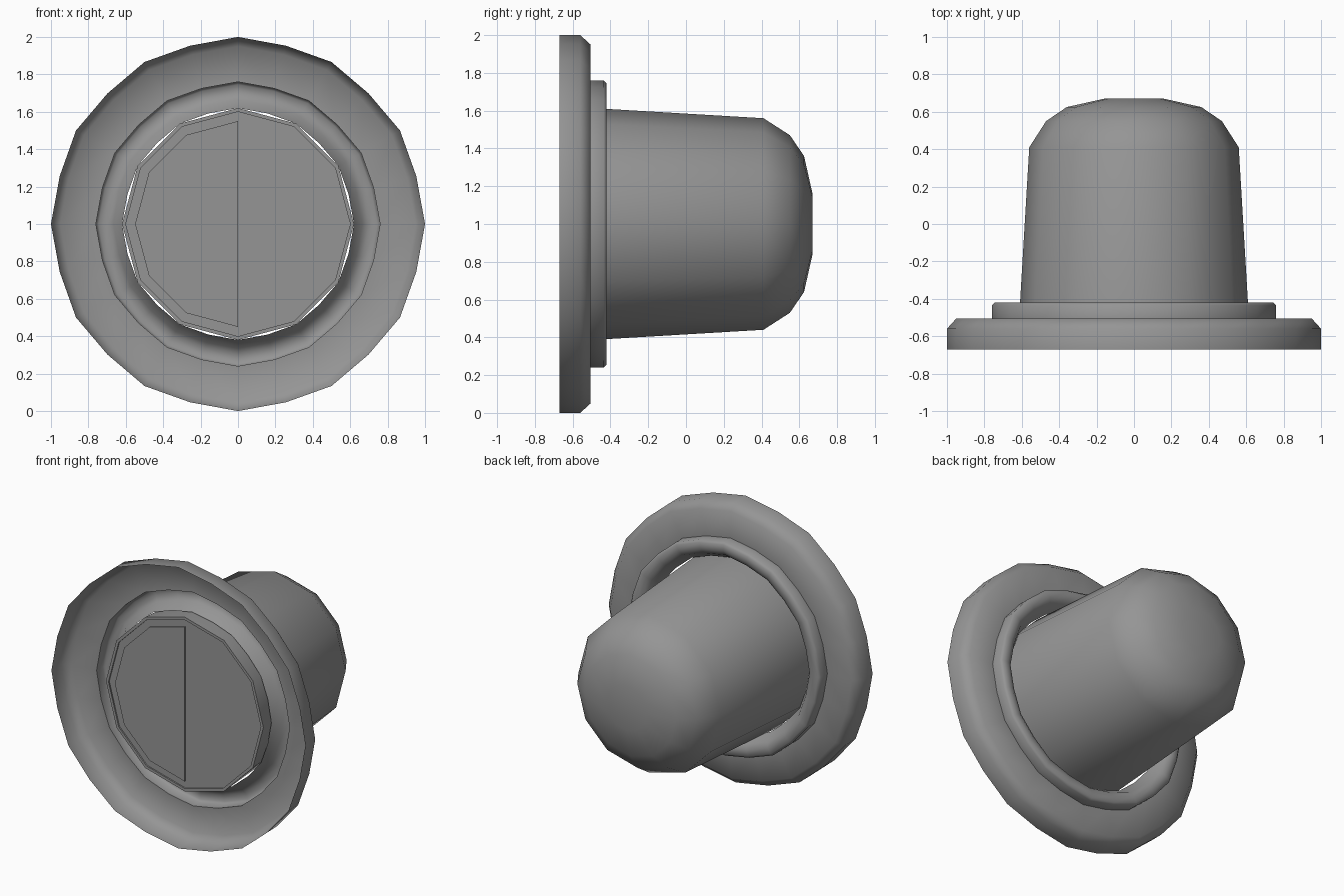
import bpy, bmesh
from math import sin, cos, pi, radians

if "Cube" in bpy.data.objects:
    bpy.data.objects.remove(bpy.data.objects["Cube"], do_unlink=True)

grey = bpy.data.materials.new("plain grey")
grey.use_nodes = True
grey.diffuse_color = (0.3, 0.3, 0.3, 1)
grey.node_tree.nodes["Principled BSDF"].inputs["Base Color"].default_value = grey.diffuse_color

CENTRE = 1.0  # height of the lathe axis


def finish(bm, name, angle=60):
    me = bpy.data.meshes.new(name)
    bm.to_mesh(me)
    bm.free()
    ob = bpy.data.objects.new(name, me)
    bpy.context.collection.objects.link(ob)
    me.materials.append(grey)
    bpy.ops.object.select_all(action='DESELECT')
    ob.select_set(True)
    bpy.context.view_layer.objects.active = ob
    bpy.ops.object.shade_smooth_by_angle(angle=radians(angle))
    return ob


def lathe(name, profile, sides, dip=1.0, caps=False):
    """Spin (radius, y) points about the y axis; dip pulls in odd corners."""
    bm = bmesh.new()
    rings = []
    for r, y in profile:
        ring = []
        for i in range(sides):
            a = 2 * pi * i / sides
            rr = r * (dip if i % 2 else 1)
            ring.append(bm.verts.new((rr * cos(a), y, CENTRE + rr * sin(a))))
        rings.append(ring)
    for a, b in zip(rings, rings[1:]):
        for i in range(sides):
            j = (i + 1) % sides
            bm.faces.new((a[j], a[i], b[i], b[j]))
    if caps:
        bm.faces.new(rings[0])
        bm.faces.new(rings[-1][::-1])
        bmesh.ops.recalc_face_normals(bm, faces=bm.faces)
    return finish(bm, name)


# Thin open flange with chamfered rim and a raised lip that rolls in to the body
lathe("flange_and_lip", [
    (1.0, -0.67), (1.0, -0.56), (0.95, -0.505), (0.76, -0.505),
    (0.76, -0.435), (0.745, -0.42), (0.70, -0.42), (0.665, -0.44),
    (0.62, -0.51)], 24, dip=0.987)

# Tapered body with rounded end and shallow recessed front
lathe("domed_body", [
    (0.60, -0.59), (0.60, -0.60), (0.62, -0.60), (0.56, 0.41),
    (0.47, 0.55), (0.36, 0.625), (0.16, 0.67)], 12, caps=True)

# Half-round plate on the front of the body
bm = bmesh.new()
arc = [pi / 2 + pi * i / 6 for i in range(7)]
front = [bm.verts.new((0.55 * cos(a), -0.599, CENTRE + 0.55 * sin(a))) for a in arc]
face = bm.faces.new(front)
back = bmesh.ops.extrude_face_region(bm, geom=[face])
bmesh.ops.translate(bm, vec=(0, 0.009, 0),
                    verts=[g for g in back["geom"] if isinstance(g, bmesh.types.BMVert)])
bmesh.ops.recalc_face_normals(bm, faces=bm.faces)
finish(bm, "half_round_plate", 20)
